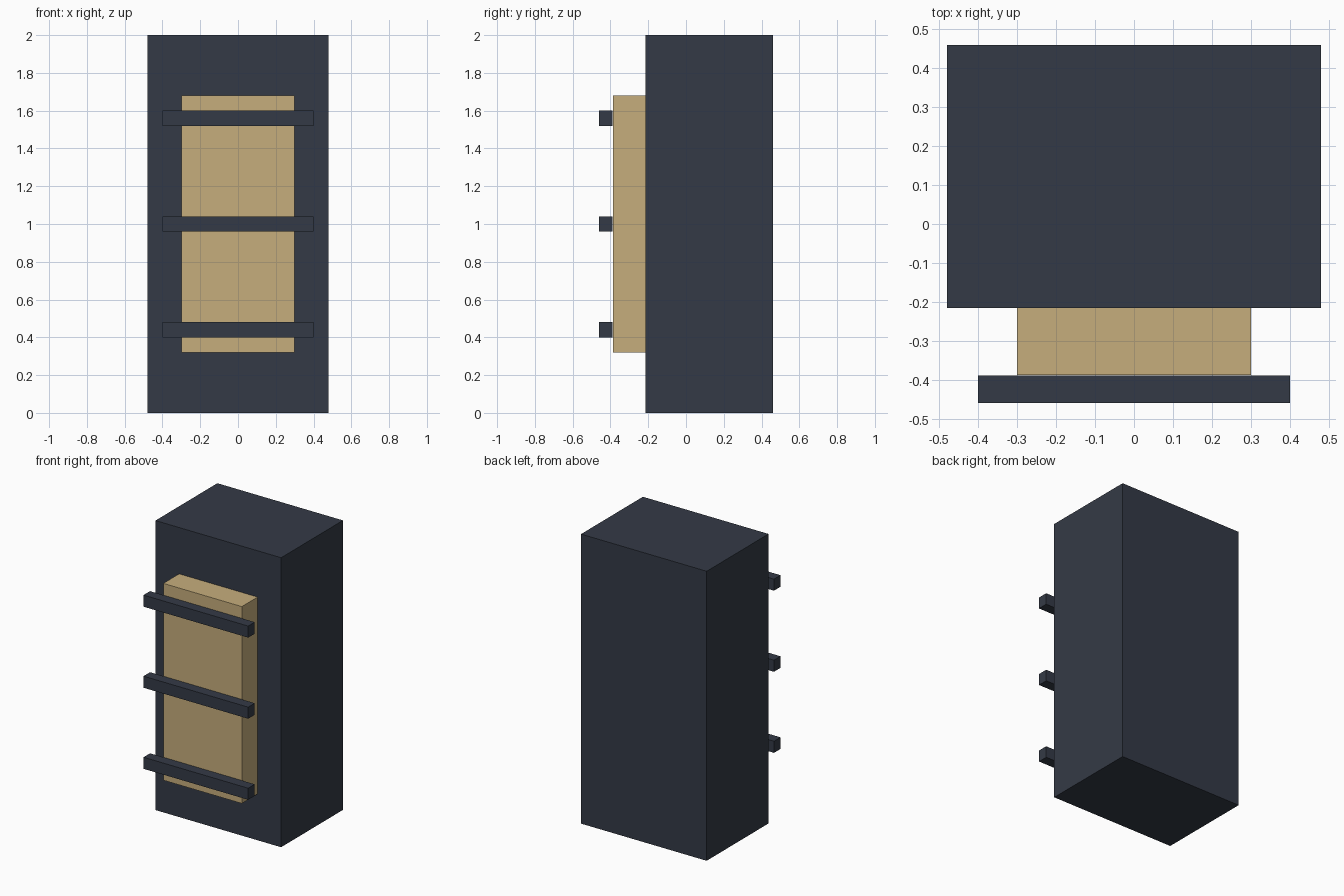
import bpy

if "Cube" in bpy.data.objects:
    bpy.data.objects.remove(bpy.data.objects["Cube"])


def material(name, color):
    mat = bpy.data.materials.new(name)
    mat.diffuse_color = (*color, 1)
    mat.use_nodes = True
    mat.node_tree.nodes["Principled BSDF"].inputs["Base Color"].default_value = mat.diffuse_color
    return mat


def box(name, x, y, z, mat):
    """Box from (min, max) extents on each axis."""
    spans = (x, y, z)
    bpy.ops.mesh.primitive_cube_add(size=1, location=[(a + b) / 2 for a, b in spans])
    obj = bpy.context.object
    obj.name = name
    obj.scale = [b - a for a, b in spans]
    bpy.ops.object.transform_apply(location=False, rotation=False, scale=True)
    obj.data.materials.append(mat)
    return obj


dark = material("dark_slate", (0.034, 0.042, 0.061))
tan = material("tan", (0.565, 0.423, 0.202))

# Main cabinet block
box("cabinet_body", (-0.48, 0.48), (-0.215, 0.46), (0, 2), dark)

# Raised panel on the front
box("front_panel", (-0.30, 0.30), (-0.387, -0.215), (0.32, 1.68), tan)

# Three horizontal bars across the panel
for i, z in enumerate((0.44, 1.0, 1.56)):
    box(f"front_bar_{i + 1}", (-0.40, 0.40), (-0.46, -0.389), (z - 0.04, z + 0.04), dark)
